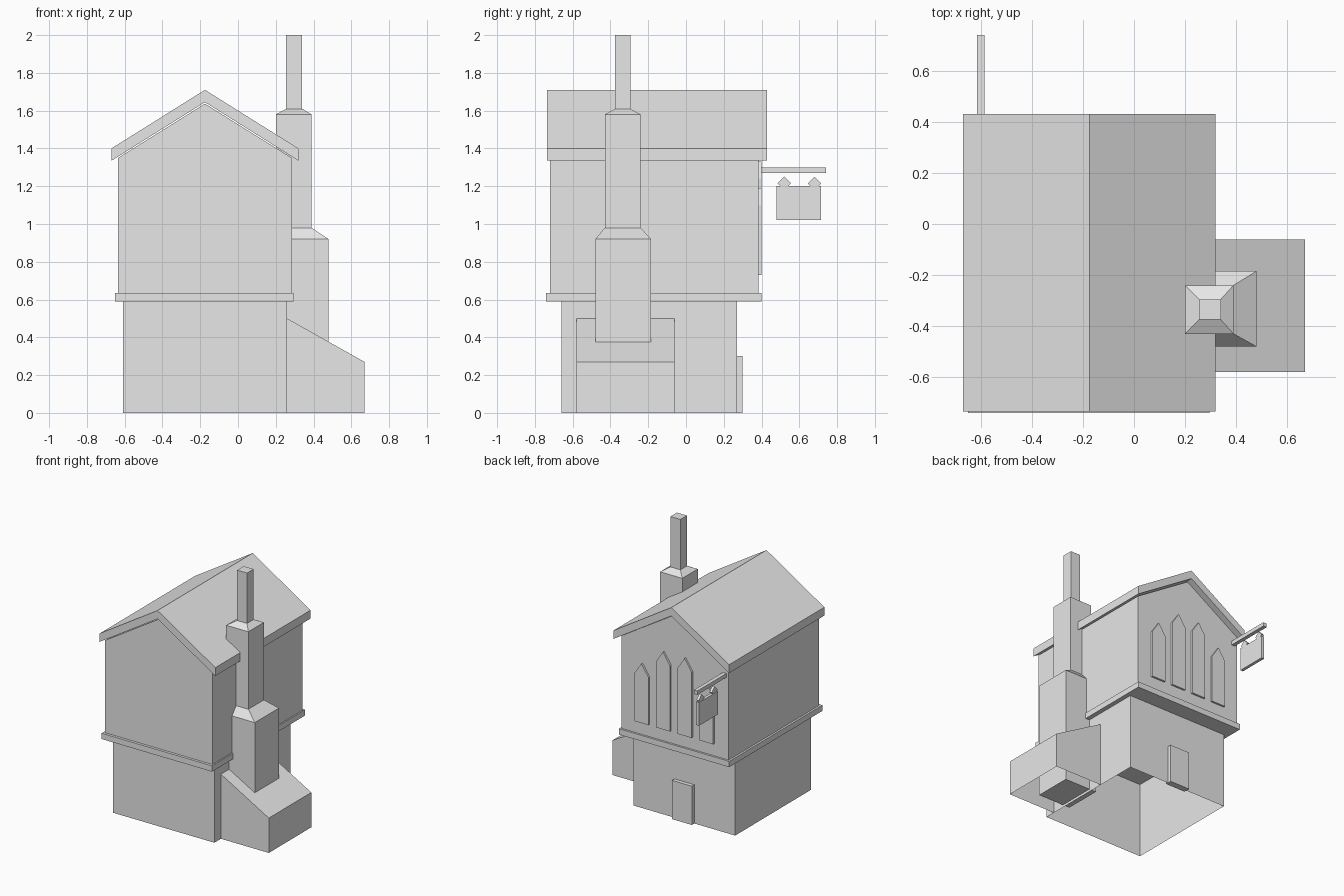
import bpy, bmesh
from mathutils import Matrix

cube = bpy.data.objects.get("Cube")
if cube:
    bpy.data.objects.remove(cube, do_unlink=True)

grey = bpy.data.materials.new("plain_grey")
grey.use_nodes = True
GREY = (0.8, 0.8, 0.8, 1)
grey.diffuse_color = GREY
grey.node_tree.nodes["Principled BSDF"].inputs["Base Color"].default_value = GREY


def finish(name, bm, open_bottom=False):
    bmesh.ops.recalc_face_normals(bm, faces=bm.faces)
    if open_bottom:
        floor = [f for f in bm.faces if f.normal.z < -0.99]
        bmesh.ops.delete(bm, geom=floor, context='FACES')
    mesh = bpy.data.meshes.new(name)
    bm.to_mesh(mesh)
    bm.free()
    mesh.materials.append(grey)
    obj = bpy.data.objects.new(name, mesh)
    bpy.context.collection.objects.link(obj)
    return obj


def extrude(name, profile, y0, y1, open_bottom=False):
    """Extrude an (x, z) outline along y."""
    bm = bmesh.new()
    face = bm.faces.new([bm.verts.new((x, y0, z)) for x, z in profile])
    new = bmesh.ops.extrude_face_region(bm, geom=[face], use_keep_orig=True)["geom"]
    bmesh.ops.translate(bm, vec=(0, y1 - y0, 0),
                        verts=[v for v in new if isinstance(v, bmesh.types.BMVert)])
    return finish(name, bm, open_bottom)


def box(name, x0, x1, y0, y1, z0, z1, open_bottom=False):
    return extrude(name, [(x0, z0), (x1, z0), (x1, z1), (x0, z1)], y0, y1, open_bottom)


def stack(name, rings):
    """Join rectangular rings (x0, x1, y0, y1, z) into one closed tower."""
    bm = bmesh.new()
    loops = [[bm.verts.new(p) for p in ((a, c, z), (b, c, z), (b, d, z), (a, d, z))]
             for a, b, c, d, z in rings]
    for low, high in zip(loops, loops[1:]):
        for i in range(4):
            j = (i + 1) % 4
            bm.faces.new((low[i], low[j], high[j], high[i]))
    bm.faces.new(loops[0][::-1])
    bm.faces.new(loops[-1])
    return finish(name, bm)


MID = -0.175  # ridge line and centre of the facade

# House body
box("ground_floor", -0.61, 0.26, -0.66, 0.27, 0, 0.6, True)
box("floor_ledge", -0.65, 0.295, -0.74, 0.4, 0.59, 0.635)
extrude("upper_floor", [(-0.635, 0.6), (0.285, 0.6), (0.285, 1.35), (MID, 1.637), (-0.635, 1.35)],
        -0.72, 0.385)
extrude("roof", [(-0.67, 1.335), (MID, 1.645), (0.32, 1.335), (0.32, 1.4), (MID, 1.71), (-0.67, 1.4)],
        -0.735, 0.43)

# Side shed and chimney
extrude("side_shed", [(0.26, 0), (0.67, 0), (0.67, 0.27), (0.26, 0.5)], -0.58, -0.06, True)
base = (0.2, 0.48, -0.48, -0.185)
shaft = (0.2, 0.39, -0.43, -0.24)
flue = (0.255, 0.34, -0.375, -0.295)
stack("chimney", [base + (0.02,), base + (0.92,), shaft + (0.98,), shaft + (1.58,),
                  flue + (1.61,), flue + (2,)])

# Door and pointed windows
box("door", MID - 0.085, MID + 0.085, 0.25, 0.3, 0, 0.3)
for i, peak in enumerate((1.19, 1.33, 1.33, 1.19)):
    x = MID + (1.5 - i) * 0.185
    extrude(f"window_{i + 1}", [(x - 0.06, 0.73), (x + 0.06, 0.73), (x + 0.06, peak - 0.09),
                                (x, peak), (x - 0.06, peak - 0.09)], 0.375, 0.4)

# Hanging sign
box("sign_rod", -0.615, -0.585, 0.38, 0.74, 1.27, 1.3)
box("sign_board", -0.612, -0.588, 0.48, 0.715, 1.02, 1.2)
for i, y in enumerate((0.52, 0.68)):
    bm = bmesh.new()
    bmesh.ops.create_cube(bm, size=1, matrix=Matrix.Translation((-0.6, y, 1.215))
                          @ Matrix.Rotation(0.7854, 4, 'X') @ Matrix.Diagonal((0.02, 0.05, 0.05, 1)))
    finish(f"sign_hook_{i + 1}", bm)
